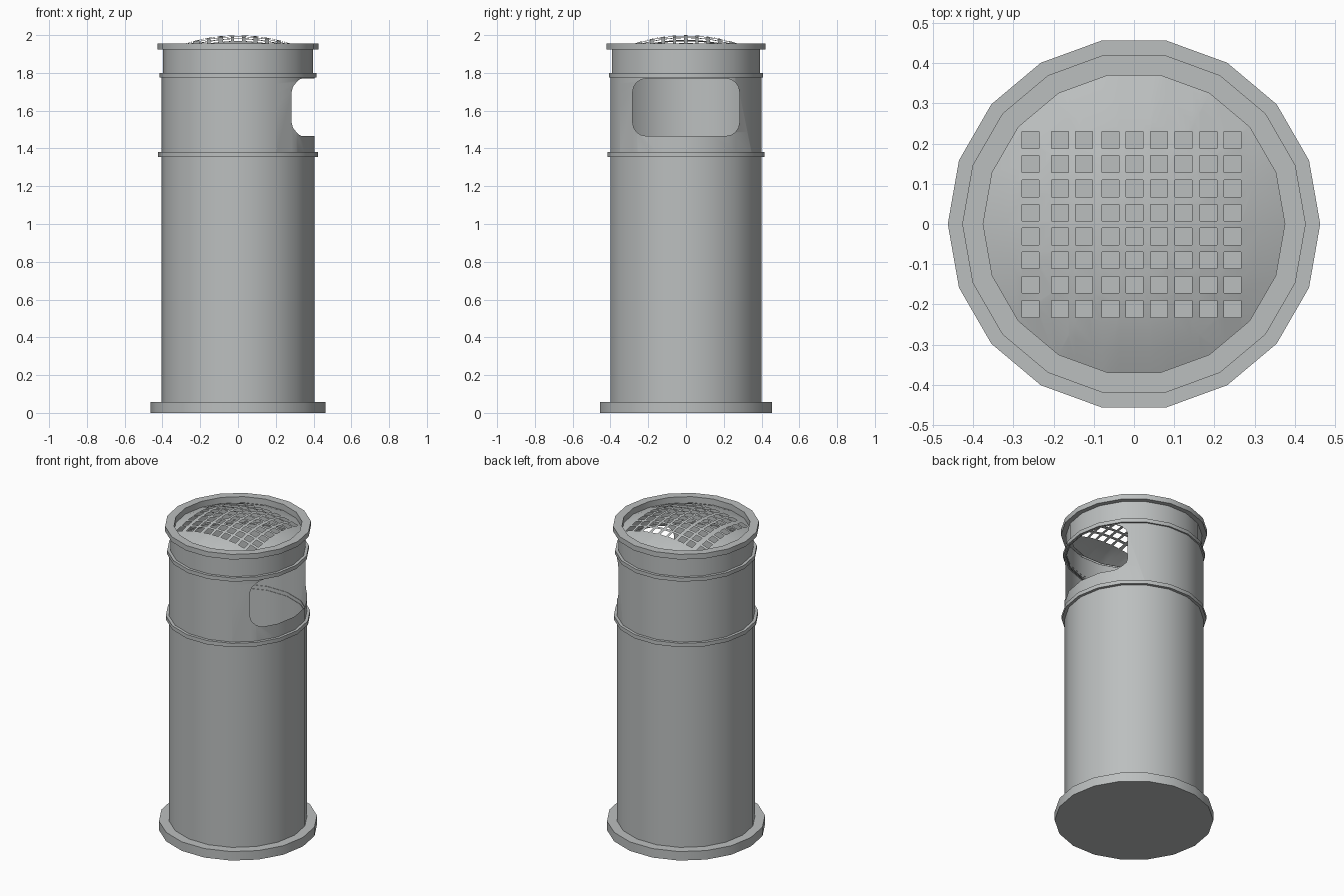
import bpy, bmesh, math
from mathutils import Vector

if "Cube" in bpy.data.objects:
    bpy.data.objects.remove(bpy.data.objects["Cube"])

SIDES = 18

grey = bpy.data.materials.new("metal_grey")
grey.diffuse_color = (0.50, 0.52, 0.52, 1.0)
grey.use_nodes = True
grey.node_tree.nodes["Principled BSDF"].inputs["Base Color"].default_value = grey.diffuse_color


def lathe(profile):
    """Revolve (radius, z) points around z; an upward profile faces outward."""
    bm = bmesh.new()
    rings = []
    for r, z in profile:
        rings.append([bm.verts.new((r * math.cos(2 * math.pi * k / SIDES),
                                    r * math.sin(2 * math.pi * k / SIDES), z))
                      for k in range(SIDES)])
    for a, b in zip(rings, rings[1:]):
        for k in range(SIDES):
            n = (k + 1) % SIDES
            bm.faces.new((a[k], a[n], b[n], b[k]))
    bmesh.ops.remove_doubles(bm, verts=bm.verts[:], dist=1e-5)
    return bm


def cut_hole(bm, planes):
    """Remove the faces behind every (point, outward normal) plane."""
    planes = [(Vector(c), Vector(n)) for c, n in planes]

    def inside(count):
        result = []
        for f in bm.faces:
            m = f.calc_center_median()
            if all((m - c).dot(n) < 0 for c, n in planes[:count]):
                result.append(f)
        return result

    for i, (c, n) in enumerate(planes):
        faces = inside(i)
        edges = {e for f in faces for e in f.edges}
        verts = {v for f in faces for v in f.verts}
        bmesh.ops.bisect_plane(bm, geom=list(verts) + list(edges) + faces,
                               dist=1e-5, plane_co=c, plane_no=n)
    bmesh.ops.delete(bm, geom=inside(len(planes)), context='FACES')


def finish(name, bm):
    mesh = bpy.data.meshes.new(name)
    bm.to_mesh(mesh)
    bm.free()
    mesh.materials.append(grey)
    obj = bpy.data.objects.new(name, mesh)
    bpy.context.collection.objects.link(obj)
    bpy.ops.object.select_all(action='DESELECT')
    obj.select_set(True)
    bpy.context.view_layer.objects.active = obj
    bpy.ops.object.shade_smooth_by_angle(angle=math.radians(30))
    return obj


# Base plate
finish("base", lathe([(0, 0), (0.463, 0), (0.463, 0.058), (0, 0.058)]))

# Lower body and neck, thin shells
finish("lower_body", lathe([(0.405, 0.058), (0.405, 1.368)]))
finish("neck", lathe([(0.397, 1.787), (0.397, 1.924)]))

# Upper body with rounded opening on the right side
upper = lathe([(0.405, 1.368), (0.405, 1.787)])
hy, z0, z1, rad = 0.282, 1.466, 1.770, 0.07
outline = []
for cy, cz, start in ((hy - rad, z1 - rad, 0), (-hy + rad, z1 - rad, 90),
                      (-hy + rad, z0 + rad, 180), (hy - rad, z0 + rad, 270)):
    for s in range(5):
        t = math.radians(start + s * 22.5)
        outline.append((cy + rad * math.cos(t), cz + rad * math.sin(t)))
planes = [((0, 0, 0), (-1, 0, 0))]
for (ya, za), (yb, zb) in zip(outline, outline[1:] + outline[:1]):
    planes.append(((0, ya, za), (0, zb - za, ya - yb)))
cut_hole(upper, planes)
finish("upper_body", upper)

# Trim rings
for name, inner, outer, low, high in (("lower_ring", 0.402, 0.423, 1.356, 1.381),
                                      ("upper_ring", 0.396, 0.415, 1.775, 1.799)):
    finish(name, lathe([(inner, low), (outer, low), (outer, high), (inner, high)]))

# Top rim
finish("rim", lathe([(0.396, 1.923), (0.427, 1.923), (0.427, 1.956),
                     (0.375, 1.956), (0.375, 1.916)]))

# Domed grille with square holes
R = 0.89
dome = lathe([(r, 2.0 - R + math.sqrt(R * R - r * r))
              for r in (0.375, 0.32, 0.26, 0.20, 0.14, 0.07, 0)])
h = 0.021
for x in (-0.257, -0.184, -0.124, -0.058, 0.001, 0.062, 0.123, 0.185, 0.245):
    for y in (0.209, 0.149, 0.088, 0.028, -0.031, -0.090, -0.151, -0.211):
        cut_hole(dome, [((x + h, 0, 0), (1, 0, 0)), ((x - h, 0, 0), (-1, 0, 0)),
                        ((0, y + h, 0), (0, 1, 0)), ((0, y - h, 0), (0, -1, 0))])
finish("dome_grille", dome)
